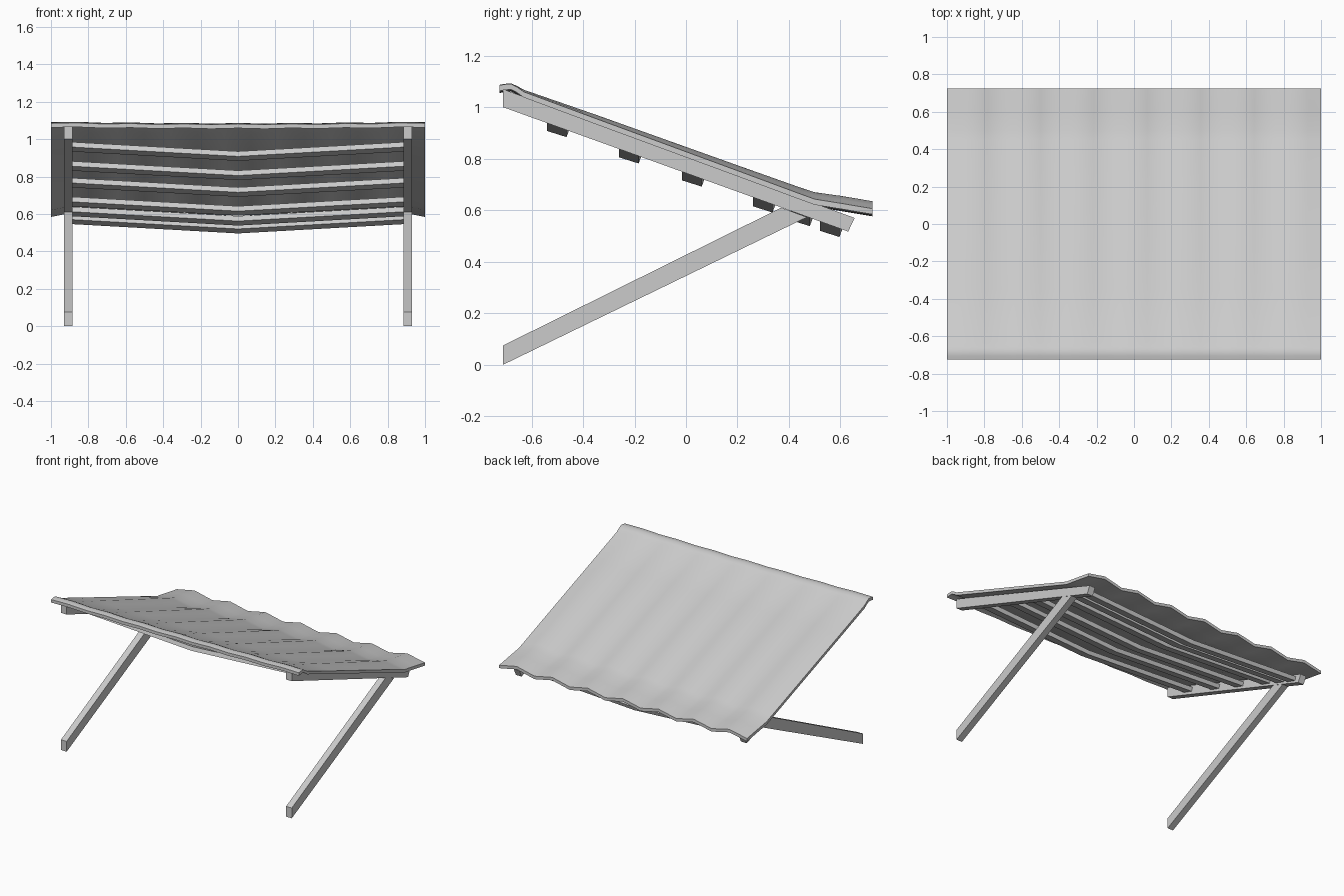
import bpy, bmesh, math

if "Cube" in bpy.data.objects:
    bpy.data.objects.remove(bpy.data.objects["Cube"])

SLOPE = -0.366


def loft(name, sections):
    """Closed solid through matching cross-section rings."""
    bm = bmesh.new()
    rings = [[bm.verts.new(p) for p in s] for s in sections]
    n = len(rings[0])
    for a, b in zip(rings, rings[1:]):
        for i in range(n):
            j = (i + 1) % n
            bm.faces.new((a[i], a[j], b[j], b[i]))
    bm.faces.new(rings[0])
    bm.faces.new(rings[-1])
    bmesh.ops.recalc_face_normals(bm, faces=bm.faces)
    me = bpy.data.meshes.new(name)
    bm.to_mesh(me)
    bm.free()
    ob = bpy.data.objects.new(name, me)
    bpy.context.collection.objects.link(ob)
    return ob


# side rails and diagonal struts, one pair per side
rail = [(-0.71, 1.0), (0.63, 0.517), (0.655, 0.57), (-0.71, 1.07)]
strut = [(-0.71, 0.0), (0.47, 0.573), (0.37, 0.61), (-0.71, 0.075)]
for side, s in (("left", -1), ("right", 1)):
    for part, prof in (("side_rail", rail), ("support_strut", strut)):
        loft(f"{part}_{side}", [[(s * x, y, z) for y, z in prof] for x in (0.885, 0.931)])

# cross slats, bent down in the middle
for k, y in enumerate((-0.54, -0.26, -0.015, 0.26, 0.405, 0.52)):
    zb = 0.908 + SLOPE * (y + 0.54)
    prof = [(y, zb), (y + 0.076, zb - 0.024), (y + 0.086, zb + 0.003), (y + 0.01, zb + 0.027)]
    loft(f"cross_slat_{k + 1}",
         [[(x, py, pz + up) for py, pz in prof] for x, up in ((-0.89, 0.05), (0, 0), (0.89, 0.05))])

# cloth canopy: side profile (y, edge height, ripple height growing to the back)
profile = [(-0.725, 1.085, 0.004), (-0.705, 1.089, 0.004), (-0.68, 1.091, 0.004),
           (-0.655, 1.078, 0.006), (-0.63, 1.06, 0.01), (-0.35, 0.956, 0.017),
           (-0.07, 0.853, 0.02), (0.21, 0.75, 0.023), (0.45, 0.661, 0.027),
           (0.50, 0.643, 0.029), (0.60, 0.627, 0.031), (0.725, 0.606, 0.031)]
WAVES, SEG = 7, 4
N = WAVES * SEG
bm = bmesh.new()
grid = []
for i in range(N + 1):
    x = -1 + 2 * i / N
    ripple = 0.5 - 0.5 * math.cos(2 * math.pi * i / SEG)
    sag = 0.008 * (1 - x * x)
    grid.append([bm.verts.new((x, y, z + h * ripple - sag)) for y, z, h in profile])
for a, b in zip(grid, grid[1:]):
    for j in range(len(profile) - 1):
        bm.faces.new((a[j], b[j], b[j + 1], a[j + 1]))
me = bpy.data.meshes.new("cloth_canopy")
bm.to_mesh(me)
bm.free()
canopy = bpy.data.objects.new("cloth_canopy", me)
bpy.context.collection.objects.link(canopy)
# extrude straight down for the cloth thickness
bm = bmesh.new()
bm.from_mesh(me)
bmesh.ops.recalc_face_normals(bm, faces=bm.faces)
geo = bmesh.ops.extrude_face_region(bm, geom=bm.faces[:], use_keep_orig=True)
for v in geo["geom"]:
    if isinstance(v, bmesh.types.BMVert):
        v.co.z -= 0.022
bmesh.ops.recalc_face_normals(bm, faces=bm.faces)
bm.to_mesh(me)
bm.free()

# smooth cloth with crisp rim
bpy.context.view_layer.objects.active = canopy
canopy.select_set(True)
bpy.ops.object.shade_smooth_by_angle(angle=math.radians(40))
